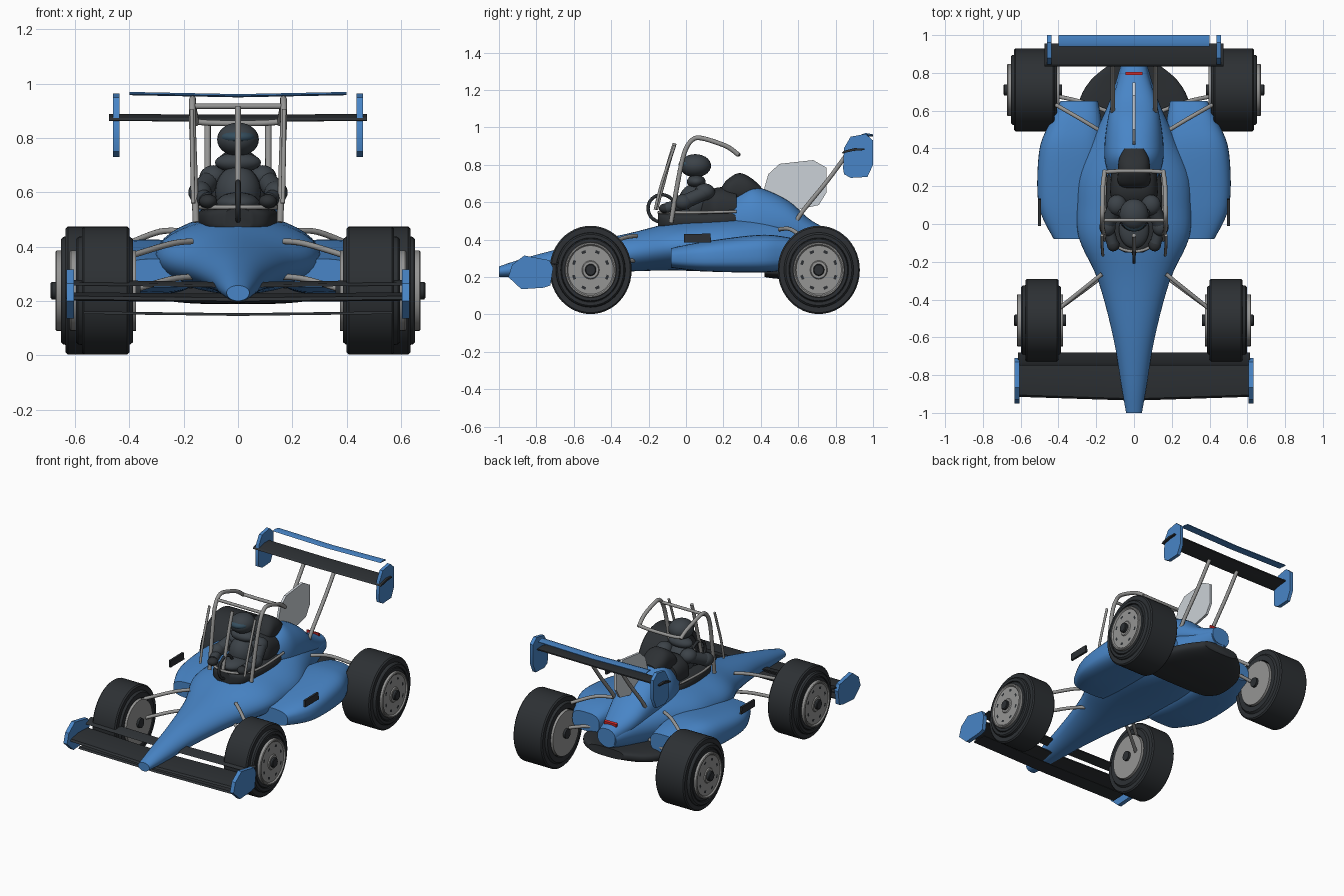
import bpy, bmesh
from math import cos, sin, pi, radians
from mathutils import Vector

if "Cube" in bpy.data.objects:
    bpy.data.objects.remove(bpy.data.objects["Cube"])


def mat(name, c):
    m = bpy.data.materials.new(name)
    m.diffuse_color = (*c, 1)
    m.use_nodes = True
    m.node_tree.nodes["Principled BSDF"].inputs["Base Color"].default_value = m.diffuse_color
    return m


BLUE = mat("blue", (.065, .235, .57))
DARK = mat("dark", (.026, .03, .034))
SUIT = mat("suit", (.045, .055, .065))
VISOR = mat("visor", (.035, .075, .11))
STEEL = mat("steel", (.3, .3, .295))
PALE = mat("pale", (.6, .64, .68))
RED = mat("red", (.6, .02, .02))


def finish(name, bm, m, angle=35):
    bmesh.ops.recalc_face_normals(bm, faces=bm.faces)
    me = bpy.data.meshes.new(name)
    bm.to_mesh(me)
    bm.free()
    o = bpy.data.objects.new(name, me)
    bpy.context.collection.objects.link(o)
    me.materials.append(m)
    bpy.ops.object.select_all(action='DESELECT')
    o.select_set(True)
    bpy.context.view_layer.objects.active = o
    bpy.ops.object.shade_smooth_by_angle(angle=radians(angle))
    return o


def skin(name, rings, m, angle=35, closed=False):
    """Join equal rings of points into a tube, capped unless closed."""
    bm = bmesh.new()
    vs = [[bm.verts.new(p) for p in r] for r in rings]
    n = len(vs[0])
    pairs = list(zip(vs, vs[1:])) + ([(vs[-1], vs[0])] if closed else [])
    for a, b in pairs:
        for i in range(n):
            bm.faces.new((a[i], a[(i + 1) % n], b[(i + 1) % n], b[i]))
    if not closed:
        bm.faces.new(vs[0])
        bm.faces.new(vs[-1])
    return finish(name, bm, m, angle)


def spline(pts, steps):
    """Smooth path through tuples of any length."""
    out = []
    for i in range(len(pts) - 1):
        p = [pts[max(0, min(len(pts) - 1, i + k))] for k in (-1, 0, 1, 2)]
        for s in range(steps):
            t = s / steps
            out.append(tuple(.5 * (2*b + (c-a)*t + (2*a-5*b+4*c-d)*t*t + (3*b-a-3*c+d)*t**3)
                             for a, b, c, d in zip(*p)))
    return out + [tuple(pts[-1])]


def loft(name, stations, m, n=2.2, seg=40, steps=5):
    """Stations (y, centre x, half width, z bottom, z widest, z top)."""
    rings = []
    for y, xc, w, zb, zm, zt in spline(stations, steps):
        r = []
        for i in range(seg):
            c, s = cos(2*pi*i/seg), sin(2*pi*i/seg)
            cx = abs(c)**(2/n) * (1 if c > 0 else -1)
            r.append((xc + w*cx, y, zm + abs(s)**(2/n) * ((zt-zm) if s > 0 else (zb-zm))))
        rings.append(r)
    return skin(name, rings, m, 40)


def tube(name, pts, r, m=STEEL, steps=5, seg=10):
    path = [Vector(p) for p in (spline(pts, steps) if len(pts) > 2 else pts)]
    rings = []
    for i, p in enumerate(path):
        d = (path[min(i+1, len(path)-1)] - path[max(i-1, 0)]).normalized()
        u = d.cross(Vector((.31, .17, .93))).normalized()
        v = d.cross(u)
        rings.append([p + r*(u*cos(2*pi*k/seg) + v*sin(2*pi*k/seg)) for k in range(seg)])
    return skin(name, rings, m, 50)


def plate(name, prof, sections, m):
    """Side profile (y, z) repeated at sections (x, dy, dz)."""
    return skin(name, [[(x, y+dy, z+dz) for y, z in prof] for x, dy, dz in sections], m, 30)


def ball(name, loc, rad, m):
    bm = bmesh.new()
    bmesh.ops.create_uvsphere(bm, u_segments=24, v_segments=14, radius=1)
    for v in bm.verts:
        v.co = Vector([a*b + c for a, b, c in zip(v.co, rad, loc)])
    return finish(name, bm, m, 60)


def wheel_part(name, prof, side, y, m, seg=48, closed=False):
    """Revolve (x, radius) about the axle; slightly taller than long, as drawn."""
    return skin(name, [[(side*x, y + .93*r*cos(2*pi*k/seg), .238 + r*sin(2*pi*k/seg))
                        for k in range(seg)] for x, r in prof], m, 30, closed)


# Main body, engine cover and underfloor
loft("body", [(-1, 0, .042, .2, .23, .257), (-.85, 0, .068, .2, .25, .305), (-.6, 0, .11, .215, .29, .37),
              (-.3, 0, .19, .23, .33, .435), (-.08, 0, .29, .235, .36, .49), (.1, 0, .305, .23, .36, .51),
              (.27, 0, .295, .225, .36, .52), (.45, 0, .22, .225, .36, .52), (.65, 0, .13, .24, .36, .47),
              (.84, 0, .07, .3, .36, .415)], BLUE, 2)
loft("engine_cover", [(.24, 0, .13, .4, .48, .62), (.34, 0, .155, .4, .48, .685), (.43, 0, .155, .4, .48, .665),
                      (.55, 0, .14, .4, .47, .605), (.66, 0, .115, .38, .43, .51), (.76, 0, .085, .34, .39, .455),
                      (.845, 0, .065, .31, .37, .425)], BLUE, 2.3)
loft("underfloor", [(.42, 0, .26, .2, .23, .25), (.5, 0, .3, .19, .23, .26), (.65, 0, .29, .19, .24, .28),
                    (.76, 0, .23, .21, .25, .29), (.845, 0, .13, .24, .27, .3)], DARK, 3)
plate("tail_light", [(.79, .43), (.805, .425), (.805, .45), (.79, .455)], [(-.045, 0, 0), (.045, 0, 0)], RED)

# Engine fin
plate("fin", [(.42, .62), (.42, .68), (.44, .75), (.5, .805), (.68, .825), (.75, .785), (.75, .65),
              (.71, .585), (.6, .56), (.5, .58)], [(-.008, 0, 0), (.008, 0, 0)], PALE)

# Cockpit tub, seat and headrest
loft("cockpit_tub", [(-.15, 0, .05, .46, .5, .54), (-.1, 0, .115, .45, .5, .545), (.05, 0, .145, .45, .5, .55),
                     (.2, 0, .15, .45, .5, .555), (.29, 0, .13, .45, .5, .56)], DARK, 3)
tube("cockpit_rim", [(-.15, .27, .55), (-.155, .05, .545), (-.13, -.08, .545), (-.07, -.13, .545), (0, -.145, .545),
                     (.07, -.13, .545), (.13, -.08, .545), (.155, .05, .545), (.15, .27, .55)], .008)
loft("seat_back", [(.08, 0, .07, .5, .56, .63), (.14, 0, .12, .5, .57, .67), (.2, 0, .125, .5, .57, .68),
                   (.27, 0, .12, .5, .57, .66)], DARK, 2.5)
loft("headrest", [(.19, 0, .06, .6, .65, .68), (.22, 0, .085, .6, .66, .72), (.28, 0, .085, .6, .67, .755),
                  (.34, 0, .08, .6, .67, .735), (.4, 0, .055, .6, .65, .685)], DARK, 2.5)

# Driver and steering wheel
ball("helmet", (0, .05, .795), (.077, .084, .062), SUIT)
ball("helmet_visor", (0, .025, .803), (.066, .065, .03), VISOR)
ball("collar", (0, .055, .71), (.085, .05, .036), SUIT)
ball("torso", (0, .05, .6), (.085, .09, .1), SUIT)
ball("lap", (0, -.03, .56), (.08, .1, .04), SUIT)
skin("steering_wheel", [[(.009*cos(b), -.13 + (.073+.009*sin(b))*cos(a), .567 + (.073+.009*sin(b))*sin(a))
                         for b in [2*pi*j/8 for j in range(8)]] for a in [2*pi*i/32 for i in range(32)]],
     DARK, 60, True)

# Roll cage
tube("cage_centre_strut", [(0, -.16, .56), (0, -.125, .69), (0, -.09, .82), (0, -.06, .915)], .011)
tube("cage_front_bar", [(-.165, .02, .917), (.165, .02, .917)], .01)
tube("cage_rear_bar", [(-.155, .275, .86), (-.08, .28, .855), (.08, .28, .855), (.155, .275, .86)], .011)

# Wings
span = [-1, -.5, 0, .5, 1]


def wing(name, half, prof, m, dip, sweep=0):
    plate(name, prof, [(half*t, sweep*abs(t), dip*abs(t)) for t in span], m)


wing("front_wing_main", .615, [(-.935, .2), (-.925, .212), (-.85, .226), (-.75, .222), (-.75, .214), (-.84, .206),
                               (-.92, .195)], DARK, .006, .02)
wing("front_wing_lower", .57, [(-.88, .145), (-.87, .155), (-.78, .153), (-.78, .148)], DARK, .007)
wing("rear_wing_main", .475, [(.835, .862), (.845, .872), (.9, .886), (.955, .884), (.955, .876), (.9, .872),
                              (.845, .86)], DARK, .003)
wing("rear_wing_flap", .4, [(.94, .955), (.96, .962), (1.0, .955), (1.0, .95), (.96, .954)], BLUE, .008)

for s, tag in ((1, "right"), (-1, "left")):
    # Wing ends, front flaps and rear wing struts
    plate("front_wing_end_" + tag, [(-.95, .2), (-.93, .265), (-.865, .315), (-.73, .29), (-.71, .25), (-.725, .155),
                                    (-.76, .143), (-.88, .135)], [(s*.605, 0, 0), (s*.632, 0, 0)], BLUE)
    plate("front_flap_" + tag, [(-.75, .258), (-.735, .268), (-.68, .278), (-.68, .27)],
          [(s*.06, 0, -.008), (s*.615, 0, 0)], DARK)
    plate("rear_wing_end_" + tag, [(.84, .78), (.845, .89), (.88, .95), (.96, .965), (1, .93), (1, .8), (.97, .735),
                                   (.88, .73), (.845, .75)], [(s*.437, 0, 0), (s*.46, 0, 0)], BLUE)
    tube("rear_wing_strut_" + tag, [(s*.112, .59, .5), (s*.112, .63, .56), (s*.112, .76, .72), (s*.112, .87, .87)], .012)

    # Side pods and mirrors
    loft("side_pod_" + tag, [(-.08, s*.29, .135, .25, .3, .355), (.1, s*.33, .175, .23, .3, .39),
                             (.38, s*.33, .173, .225, .31, .425), (.53, s*.31, .14, .235, .32, .415),
                             (.65, s*.29, .1, .26, .32, .385)], BLUE, 3)
    plate("mirror_" + tag, [(-.01, .385), (-.01, .43), (.13, .432), (.135, .385)],
          [(s*.493, 0, 0), (s*.507, 0, 0)], DARK)

    # Cage side hoop
    tube("cage_hoop_" + tag, [(s*.155, -.08, .49), (s*.162, -.045, .7), (s*.168, -.01, .86), (s*.168, .03, .93),
                              (s*.167, .08, .943), (s*.165, .19, .91), (s*.16, .24, .885), (s*.155, .28, .853)], .0125)
    tube("cage_front_leg_" + tag, [(s*.165, -.165, .56), (s*.168, -.13, .7), (s*.17, -.06, .905)], .008)

    # Driver arms
    ball("shoulder_" + tag, (s*.09, .1, .655), (.052, .055, .045), SUIT)
    tube("upper_arm_" + tag, [(s*.1, .1, .65), (s*.14, -.01, .6)], .038, SUIT, seg=16)
    ball("elbow_" + tag, (s*.14, -.015, .6), (.043, .05, .042), SUIT)
    tube("forearm_" + tag, [(s*.14, -.01, .59), (s*.115, -.1, .57)], .03, SUIT, seg=16)
    ball("hand_" + tag, (s*.11, -.11, .567), (.033, .035, .026), DARK)

    # Suspension arms
    for nm, pts in (("front_upper", [(.17, -.265, .42), (.25, -.33, .41), (.4, -.45, .365)]),
                    ("front_lower", [(.15, -.265, .29), (.25, -.34, .28), (.4, -.45, .235)]),
                    ("rear_upper", [(.19, .5, .455), (.29, .56, .455), (.43, .64, .4)]),
                    ("rear_lower", [(.15, .6, .3), (.29, .65, .29), (.43, .68, .25)])):
        tube(nm + "_arm_" + tag, [(s*x, y, z) for x, y, z in pts], .011)

    # Wheels: inner tread, outer tread, outer sidewall, rim face, hub end
    for nm, y, a, b, c, f, h in (("front", -.51, .4, .575, .597, .62, .635), ("rear", .71, .42, .635, .652, .672, .69)):
        wheel_part(nm + "_tyre_" + tag, [(a, .15), (a-.013, .155), (a-.013, .19), (a, .2), (a, .228), (a+.008, .236),
                                         (b-.008, .236), (b, .228), (b, .2), (c-.008, .198), (c, .19), (c, .172),
                                         (c-.008, .17), (c, .165), (c, .145)], s, y, DARK, closed=True)
        wheel_part(nm + "_rim_" + tag, [(a-.025, .02), (a-.025, .148), (f-.004, .148), (f, .144), (f, .137),
                                        (f-.008, .13), (f-.008, .05), (f-.002, .045), (f-.002, .02)], s, y, STEEL)
        wheel_part(nm + "_axle_" + tag, [(a-.04, .02), (a-.04, .032), (h-.004, .032), (h, .027)], s, y, DARK, 20)
        # Rim slots
        bm = bmesh.new()
        for k in range(8):
            t = 2*pi*k/8 + pi/8
            ring = [bm.verts.new((s*(f-.007), y + .93*(r*cos(t) - w*sin(t)), .238 + r*sin(t) + w*cos(t)))
                    for r, w in ((.095, -.012), (.11, -.012), (.11, .012), (.095, .012))]
            bm.faces.new(ring)
        bmesh.ops.solidify(bm, geom=bm.faces[:], thickness=.002)
        finish(nm + "_rim_slots_" + tag, bm, DARK)
